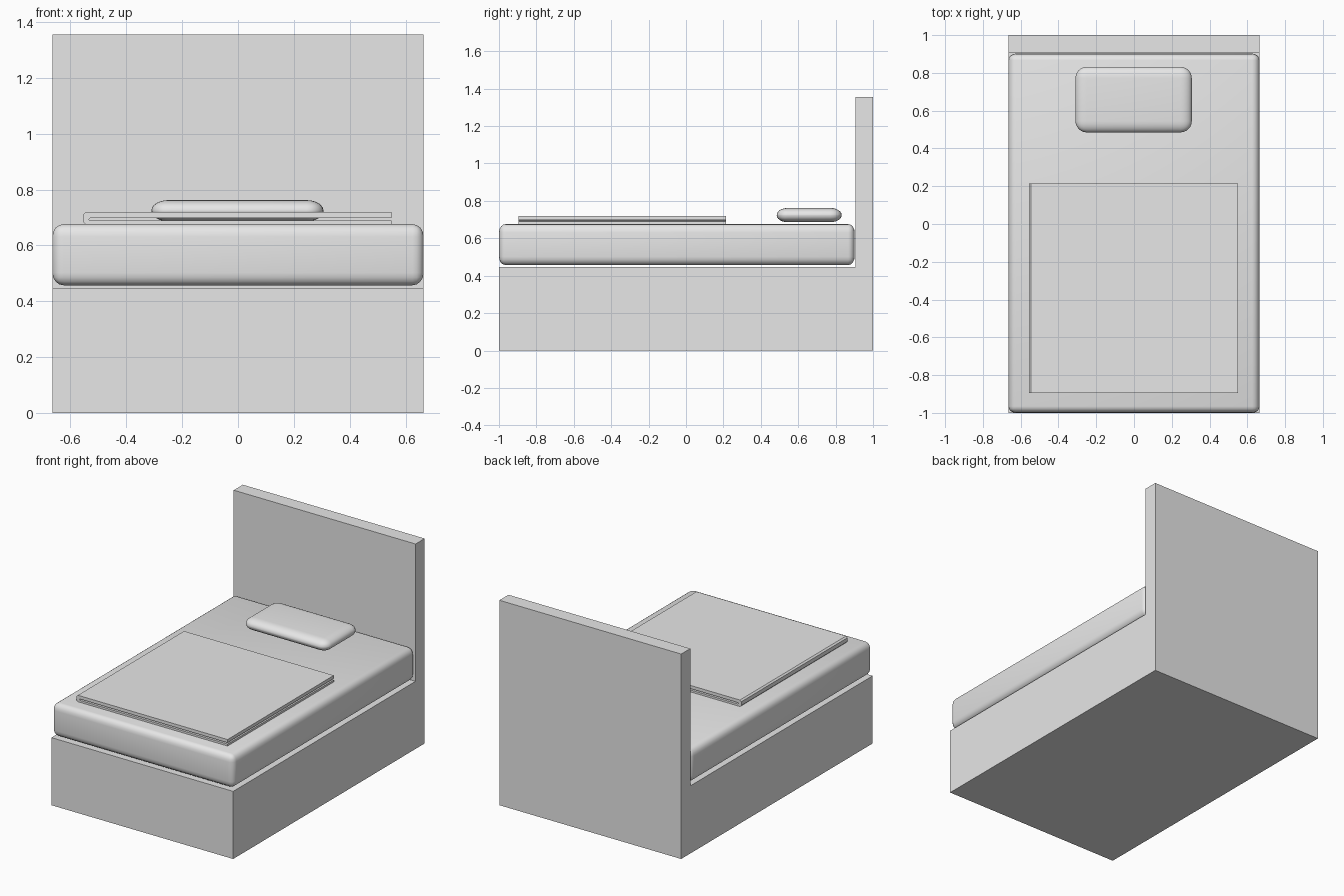
import bpy, bmesh
from mathutils import Vector

cube = bpy.data.objects.get("Cube")
if cube:
    bpy.data.objects.remove(cube, do_unlink=True)

grey = bpy.data.materials.new("light grey")
grey.use_nodes = True
grey.diffuse_color = (0.8, 0.8, 0.8, 1)
grey.node_tree.nodes["Principled BSDF"].inputs["Base Color"].default_value = (0.8, 0.8, 0.8, 1)


def add_object(name, bm):
    bmesh.ops.recalc_face_normals(bm, faces=bm.faces)
    mesh = bpy.data.meshes.new(name)
    bm.to_mesh(mesh)
    bm.free()
    mesh.materials.append(grey)
    obj = bpy.data.objects.new(name, mesh)
    bpy.context.collection.objects.link(obj)
    return obj


def extrude_profile(name, points, offset):
    """Flat outline pushed along an offset into a solid."""
    bm = bmesh.new()
    face = bm.faces.new([bm.verts.new(p) for p in points])
    ext = bmesh.ops.extrude_face_region(bm, geom=[face])["geom"]
    verts = [g for g in ext if isinstance(g, bmesh.types.BMVert)]
    bmesh.ops.translate(bm, verts=verts, vec=Vector(offset))
    # extruding can drop the starting cap
    holes = [e for e in bm.edges if e.is_boundary]
    if holes:
        bmesh.ops.holes_fill(bm, edges=holes, sides=0)
    return add_object(name, bm)


def cushion(name, low, high, radius, segments):
    """Rounded box; radius gives the rounding along each axis."""
    low, high, radius = Vector(low), Vector(high), Vector(radius)
    size, centre = high - low, (low + high) / 2
    bm = bmesh.new()
    bmesh.ops.create_cube(bm, size=1)
    # bevel at unit radius, then stretch to the wanted roundness
    for v in bm.verts:
        v.co = Vector(v.co[i] * size[i] / radius[i] for i in range(3))
    bmesh.ops.bevel(bm, geom=bm.edges[:], offset=1, segments=segments,
                    profile=0.5, affect='EDGES', clamp_overlap=True)
    for v in bm.verts:
        v.co = Vector(v.co[i] * radius[i] + centre[i] for i in range(3))
    obj = add_object(name, bm)
    bpy.ops.object.select_all(action='DESELECT')
    obj.select_set(True)
    bpy.context.view_layer.objects.active = obj
    bpy.ops.object.shade_smooth_by_angle(angle=0.7)
    return obj


# Base and headboard in one L-shaped piece
frame = [(-1, 0), (1, 0), (1, 1.355), (0.905, 1.355), (0.905, 0.447), (-1, 0.447)]
extrude_profile("bed_frame", [(-0.665, y, z) for y, z in frame], (1.33, 0, 0))

# Mattress and pillow
cushion("mattress", (-0.665, -1, 0.457), (0.665, 0.902, 0.676), (0.04, 0.035, 0.045), 4)
cushion("pillow", (-0.31, 0.485, 0.686), (0.306, 0.832, 0.762), (0.06, 0.06, 0.037), 6)

# Blanket folded over at its left edge
fold = [(0.55, 0.675), (-0.545, 0.675), (-0.555, 0.685), (-0.555, 0.71), (-0.545, 0.719),
        (0.55, 0.719), (0.55, 0.698), (-0.53, 0.698), (-0.535, 0.693), (-0.53, 0.689),
        (0.55, 0.689)]
extrude_profile("folded_blanket", [(x, -0.895, z) for x, z in fold], (0, 1.11, 0))
